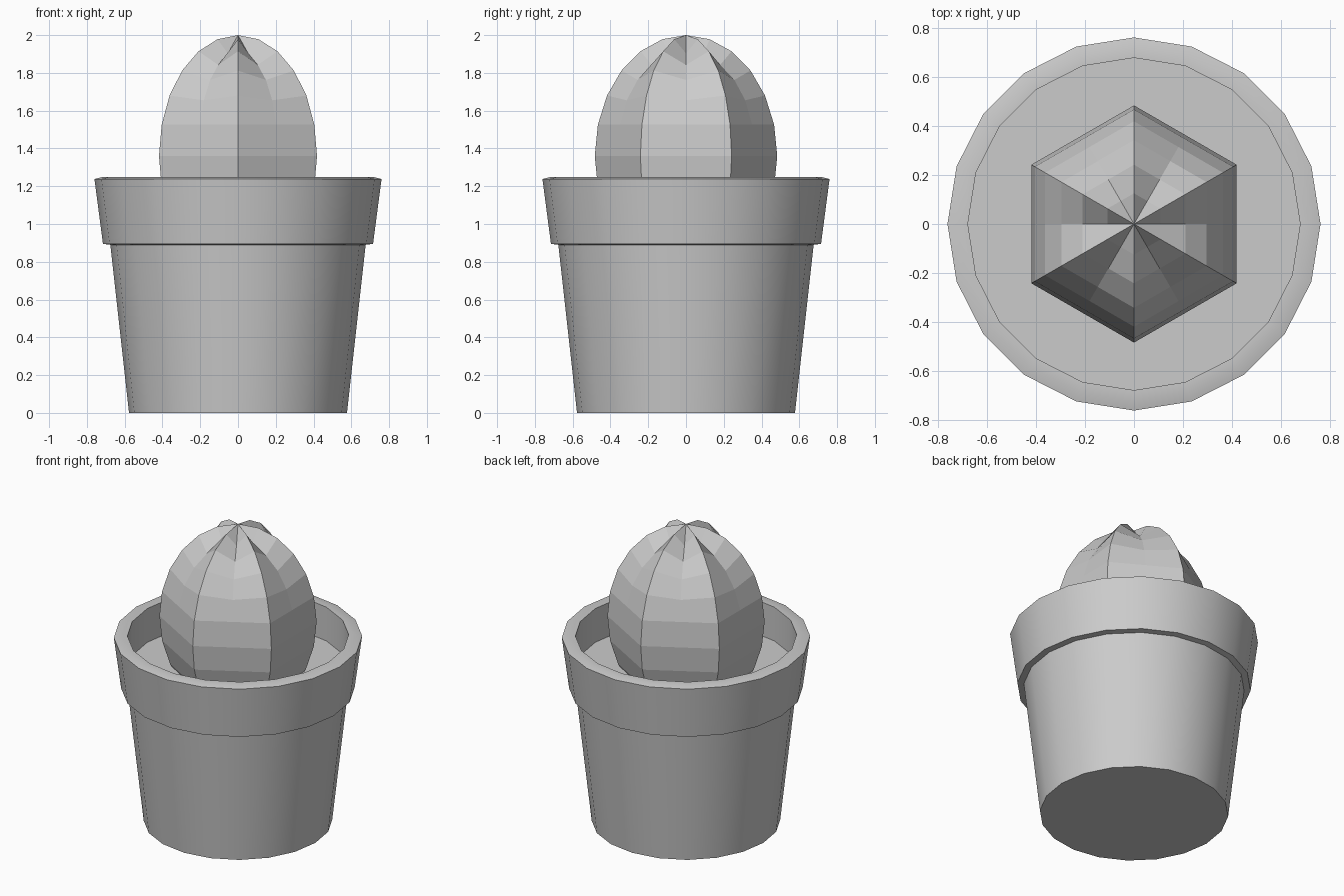
import bpy, bmesh
from math import sin, cos, pi, radians

cube = bpy.data.objects.get("Cube")
if cube:
    bpy.data.objects.remove(cube, do_unlink=True)

grey = bpy.data.materials.new("plain grey")
grey.use_nodes = True
colour = (0.6, 0.6, 0.6, 1)
grey.diffuse_color = colour
grey.node_tree.nodes["Principled BSDF"].inputs["Base Color"].default_value = colour


def finish(name, bm, smooth):
    bmesh.ops.recalc_face_normals(bm, faces=bm.faces)
    mesh = bpy.data.meshes.new(name)
    bm.to_mesh(mesh)
    bm.free()
    mesh.materials.append(grey)
    obj = bpy.data.objects.new(name, mesh)
    bpy.context.collection.objects.link(obj)
    if smooth:
        bpy.ops.object.select_all(action='DESELECT')
        obj.select_set(True)
        bpy.context.view_layer.objects.active = obj
        bpy.ops.object.shade_smooth_by_angle(angle=radians(30))
    return obj


def bridge(bm, low, high):
    n = len(low)
    for i in range(n):
        j = (i + 1) % n
        bm.faces.new((low[i], low[j], high[j], high[i]))


def lathe(name, profile, sides=20):
    """Spin (radius, height) points round z and cap both ends."""
    bm = bmesh.new()
    rings = [[bm.verts.new((r * cos(2 * pi * i / sides), r * sin(2 * pi * i / sides), z))
              for i in range(sides)] for r, z in profile]
    for low, high in zip(rings, rings[1:]):
        bridge(bm, low, high)
    bm.faces.new(rings[0])
    bm.faces.new(rings[-1])
    return finish(name, bm, True)


# Pot: tapered body, overhanging collar, chamfered lip, inner wall and soil
lathe("plant_pot", [(0.577, 0), (0.676, 0.89), (0.715, 0.895), (0.76, 1.238),
                    (0.72, 1.248), (0.677, 1.248), (0.677, 1.02)])

# Cactus: six ribs with grooves that deepen towards the crown
radius, half_height, centre = 0.483, 0.64, 1.36
groove = {30: 0.025, 45: 0.05, 60: 0.072, 75: 0.075}
bm = bmesh.new()
rings = []
for lat in range(-45, 90, 15):
    r = radius * cos(radians(lat))
    z = centre + half_height * sin(radians(lat))
    ring = []
    for i in range(12):
        a = radians(30 * i)
        rib = i % 2 == 1
        rr = r if rib else r * cos(pi / 6)
        ring.append(bm.verts.new((rr * cos(a), rr * sin(a),
                                  z if rib else z - groove.get(lat, 0))))
    if rings:
        bridge(bm, rings[-1], ring)
    rings.append(ring)
crown = bm.verts.new((0, 0, centre + half_height))
for i in range(12):
    bm.faces.new((rings[-1][i], rings[-1][(i + 1) % 12], crown))
bm.faces.new(rings[0])
finish("cactus", bm, False)
